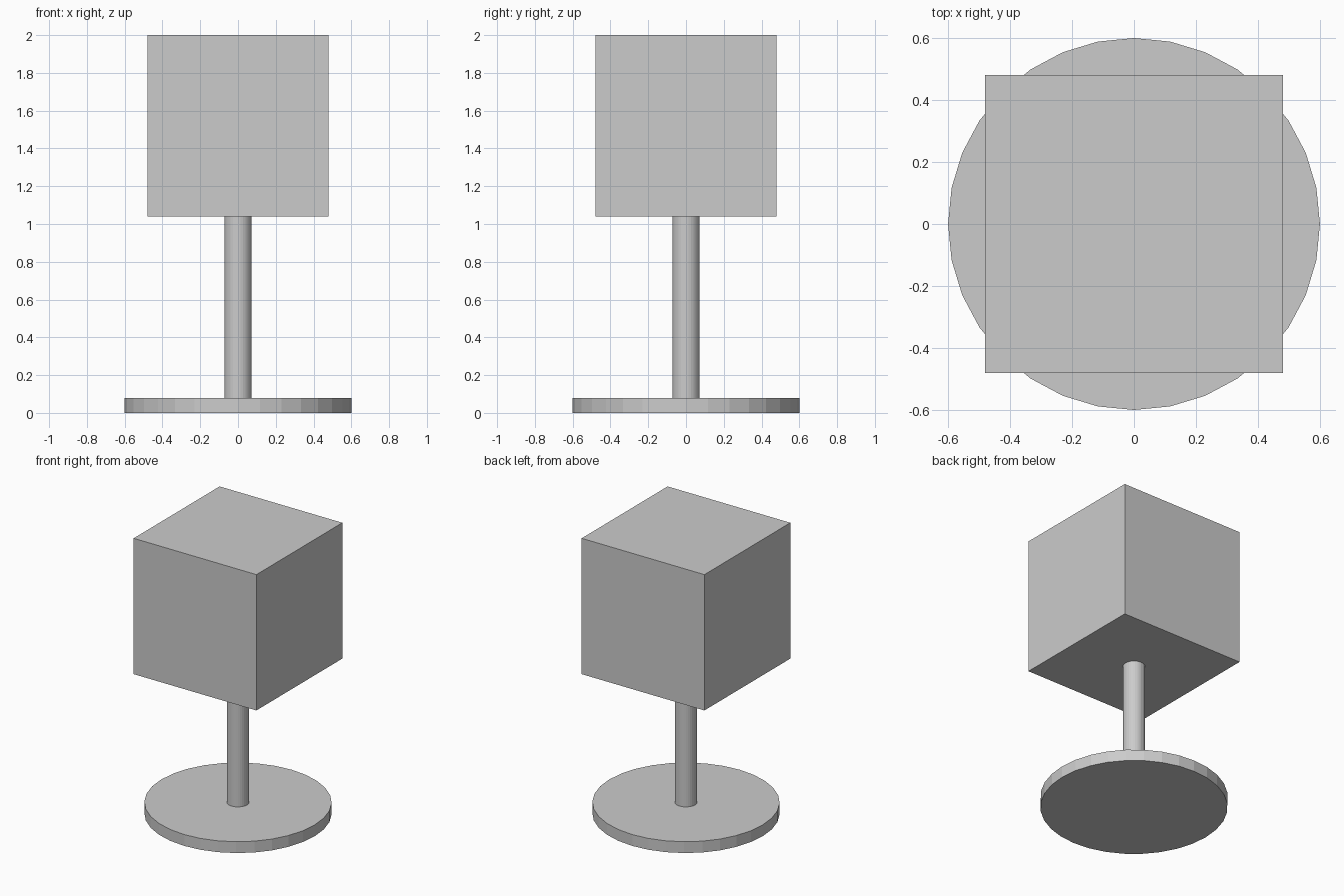
import bpy

if "Cube" in bpy.data.objects:
    bpy.data.objects.remove(bpy.data.objects["Cube"])

SIDES = 32


def disc(name, radius, z0, z1):
    bpy.ops.mesh.primitive_cylinder_add(vertices=SIDES, radius=radius, depth=z1 - z0,
                                        location=(0, 0, (z0 + z1) / 2))
    bpy.context.object.name = name


# Round foot and slim post
disc("base", 0.60, 0.0, 0.08)
disc("post", 0.072, 0.08, 1.04)

# Cube on top of the post
bpy.ops.mesh.primitive_cube_add(size=0.96, location=(0, 0, 1.52))
bpy.context.object.name = "head_block"
